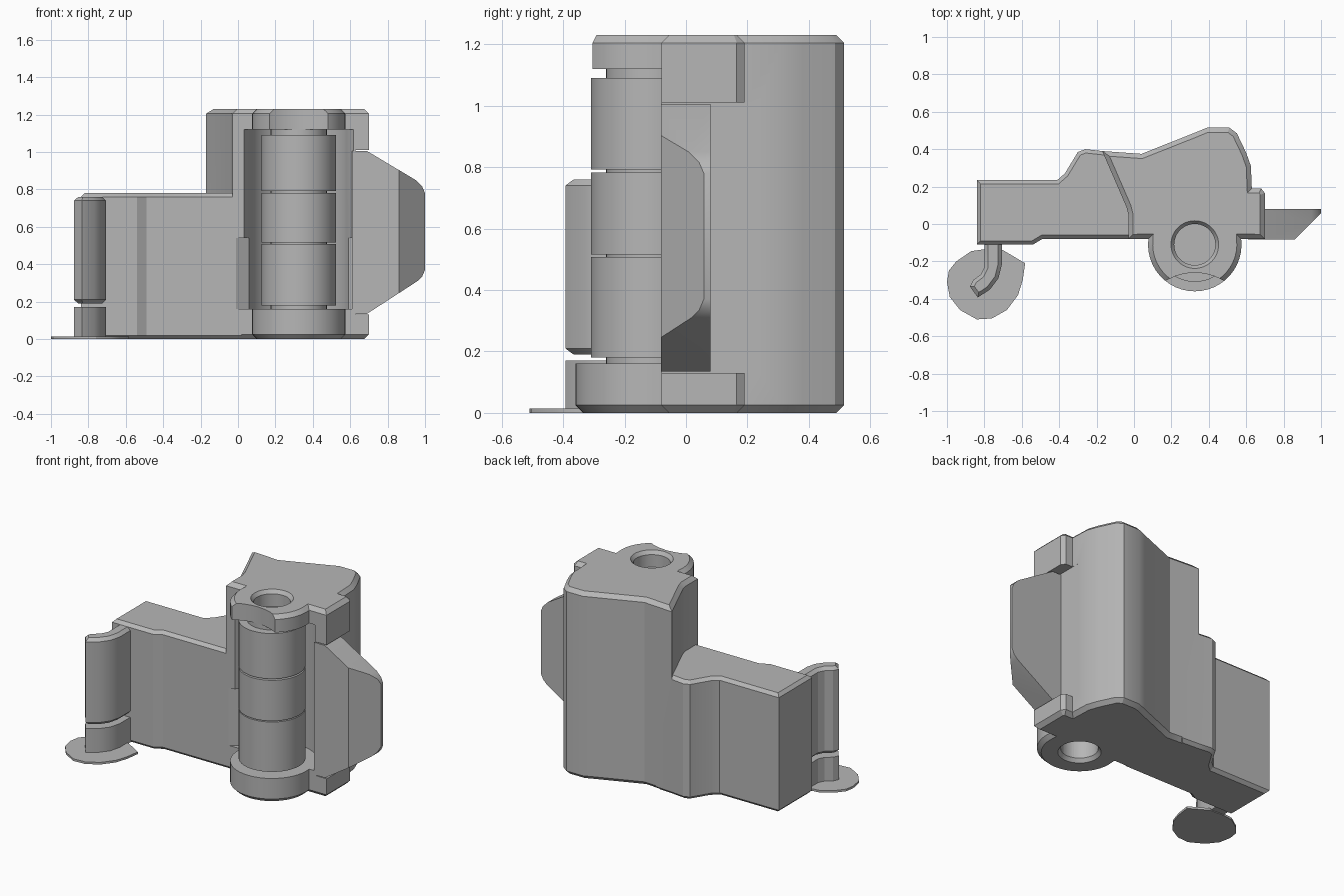
import bpy, bmesh
from math import sin, cos, radians
from mathutils import Vector

if "Cube" in bpy.data.objects:
    bpy.data.objects.remove(bpy.data.objects["Cube"], do_unlink=True)

grey = bpy.data.materials.new("plain grey")
grey.use_nodes = True
grey.diffuse_color = (0.47, 0.47, 0.47, 1)
grey.node_tree.nodes["Principled BSDF"].inputs["Base Color"].default_value = grey.diffuse_color

HX, HY = 0.325, -0.11  # hinge axis


def arc(r, a0, a1, n, cx=HX, cy=HY):
    angles = [radians(a0 + (a1 - a0) * i / n) for i in range(n + 1)]
    return [(cx + r * cos(a), cy + r * sin(a)) for a in angles]


def finish(bm, name):
    bmesh.ops.recalc_face_normals(bm, faces=bm.faces)
    mesh = bpy.data.meshes.new(name)
    bm.to_mesh(mesh)
    bm.free()
    mesh.materials.append(grey)
    ob = bpy.data.objects.new(name, mesh)
    bpy.context.collection.objects.link(ob)
    return ob


def prism(name, outline, z0, z1, low=0.0, high=0.0):
    """Extrude a plan outline upwards, chamfering the lower and upper rims."""
    bm = bmesh.new()
    base = bm.faces.new([bm.verts.new((x, y, z0)) for x, y in outline])
    top = bmesh.ops.extrude_face_region(bm, geom=[base], use_keep_orig=True)["geom"]
    bmesh.ops.translate(bm, vec=(0, 0, z1 - z0),
                        verts=[g for g in top if isinstance(g, bmesh.types.BMVert)])
    bmesh.ops.recalc_face_normals(bm, faces=bm.faces)
    for z, size in ((z0, low), (z1, high)):
        if size:
            rim = [e for e in bm.edges if all(abs(v.co.z - z) < 1e-5 for v in e.verts)]
            bmesh.ops.bevel(bm, geom=rim, offset=size, segments=1,
                            affect='EDGES', clamp_overlap=True)
    return finish(bm, name)


def cone(name, r0, r1, z0, z1):
    bm = bmesh.new()
    bmesh.ops.create_cone(bm, cap_ends=True, segments=48, radius1=r0, radius2=r1, depth=z1 - z0)
    bmesh.ops.translate(bm, verts=bm.verts, vec=(HX, HY, (z0 + z1) / 2))
    return finish(bm, name)


def boolean(ob, other, operation='DIFFERENCE'):
    mod = ob.modifiers.new("combine", 'BOOLEAN')
    mod.operation, mod.object, mod.solver = operation, other, 'EXACT'
    bpy.context.view_layer.objects.active = ob
    bpy.ops.object.modifier_apply(modifier=mod.name)
    bpy.data.objects.remove(other, do_unlink=True)


# Tall hinge block with a curved back and round end caps
tall = [(-0.17, 0.39), (-0.04, 0.09), (-0.03, 0.05), (-0.03, -0.08)]
tall += arc(0.25, 173, 367, 24)
tall += [(0.70, -0.08), (0.70, 0.165), (0.68, 0.19), (0.63, 0.19), (0.625, 0.31),
         (0.60, 0.38), (0.55, 0.485), (0.51, 0.515), (0.39, 0.515), (0.33, 0.49),
         (0.04, 0.375)]
body = prism("body", tall, 0, 1.23, 0.025, 0.025)

# Lower arm to the right-hand side of the model
arm = [(-0.84, 0.235), (-0.84, -0.11), (-0.54, -0.11), (-0.49, -0.08), (0.02, -0.08),
       (0.02, 0.1), (-0.05, 0.3814), (-0.17, 0.39), (-0.26, 0.40), (-0.30, 0.385),
       (-0.37, 0.27), (-0.41, 0.235)]
boolean(body, prism("arm", arm, 0, 0.78, 0.02, 0.02), 'UNION')


# Hinge pocket, wider in its lower half
def pocket(x0, x1, z0, z1):
    outline = [(x0, -0.45), (x1, -0.45), (x1, -0.085)]
    outline += arc(0.275, 15, 165, 24) + [(x0, -0.085)]
    boolean(body, prism("pocket_cutter", outline, z0, z1))


pocket(-0.02, 0.67, 0.16, 0.54)
pocket(0.03, 0.62, 0.53, 1.12)

# Side notch for the lever, and the scalloped front of the top cap
notch = [(0.628, -0.3), (0.8, -0.3), (0.8, 0.25), (0.628, 0.25)]
boolean(body, prism("notch_cutter", notch, 0.13, 1.01))
boolean(body, prism("scallop_cutter", arc(0.3, 0, 350, 35, HX, -0.56), 1.0, 1.4))

# Pin holes with countersunk mouths
for z0, z1, r0, r1 in ((1.05, 1.3, 0.11, 0.11), (-0.1, 0.17, 0.11, 0.11),
                       (1.20, 1.24, 0.105, 0.135), (-0.01, 0.03, 0.135, 0.105)):
    boolean(body, cone("hole_cutter", r0, r1, z0, z1))

# Hinge knuckles and the core joining them
parts = [body]
for name, z0, z1 in (("lower", 0.18, 0.508), ("middle", 0.515, 0.782), ("upper", 0.792, 1.09)):
    parts.append(cone(name + "_knuckle", 0.2, 0.2, z0, z1))
parts.append(cone("hinge_core", 0.15, 0.15, 0.15, 1.125))

# Lever: tapered plate with its tip cut off at a slant
bm = bmesh.new()
side = [(0.61, 0.135), (0.69, 0.135), (0.96, 0.31), (0.985, 0.335), (1.0, 0.37),
        (1.0, 0.78), (0.985, 0.815), (0.95, 0.85), (0.69, 1.005), (0.61, 1.005)]
face = bm.faces.new([bm.verts.new((x, -0.082, z)) for x, z in side])
back = bmesh.ops.extrude_face_region(bm, geom=[face], use_keep_orig=True)["geom"]
bmesh.ops.translate(bm, vec=(0, 0.162, 0),
                    verts=[g for g in back if isinstance(g, bmesh.types.BMVert)])
cut = bmesh.ops.bisect_plane(bm, geom=bm.verts[:] + bm.edges[:] + bm.faces[:],
                             plane_co=(0.86, -0.082, 0), plane_no=Vector((1, -1, 0)),
                             clear_outer=True)
bmesh.ops.holes_fill(bm, edges=[e for e in bm.edges if e.is_boundary])
parts.append(finish(bm, "lever"))

# Curved hook on the arm, its support below and the thin foot
hook = [(-0.80, -0.09), (-0.80, -0.23), (-0.82, -0.27), (-0.86, -0.30), (-0.877, -0.335),
        (-0.835, -0.393), (-0.77, -0.35), (-0.725, -0.29), (-0.707, -0.22), (-0.707, -0.09)]
parts.append(prism("hook", hook, 0.19, 0.76, 0.02, 0.02))
parts.append(prism("hook_support", hook, 0.005, 0.17))
foot = [(-0.70, -0.14), (-0.80, -0.135), (-0.87, -0.145), (-0.95, -0.20), (-0.99, -0.25),
        (-1.0, -0.31), (-0.985, -0.39), (-0.93, -0.46), (-0.84, -0.51), (-0.76, -0.505),
        (-0.68, -0.46), (-0.62, -0.38), (-0.595, -0.30), (-0.582, -0.21)]
parts.append(prism("foot", foot, 0, 0.014))

# Smooth the curved walls, keep the chamfers sharp
bpy.ops.object.select_all(action='DESELECT')
for ob in parts:
    ob.select_set(True)
bpy.context.view_layer.objects.active = body
bpy.ops.object.shade_smooth_by_angle(angle=radians(25))
